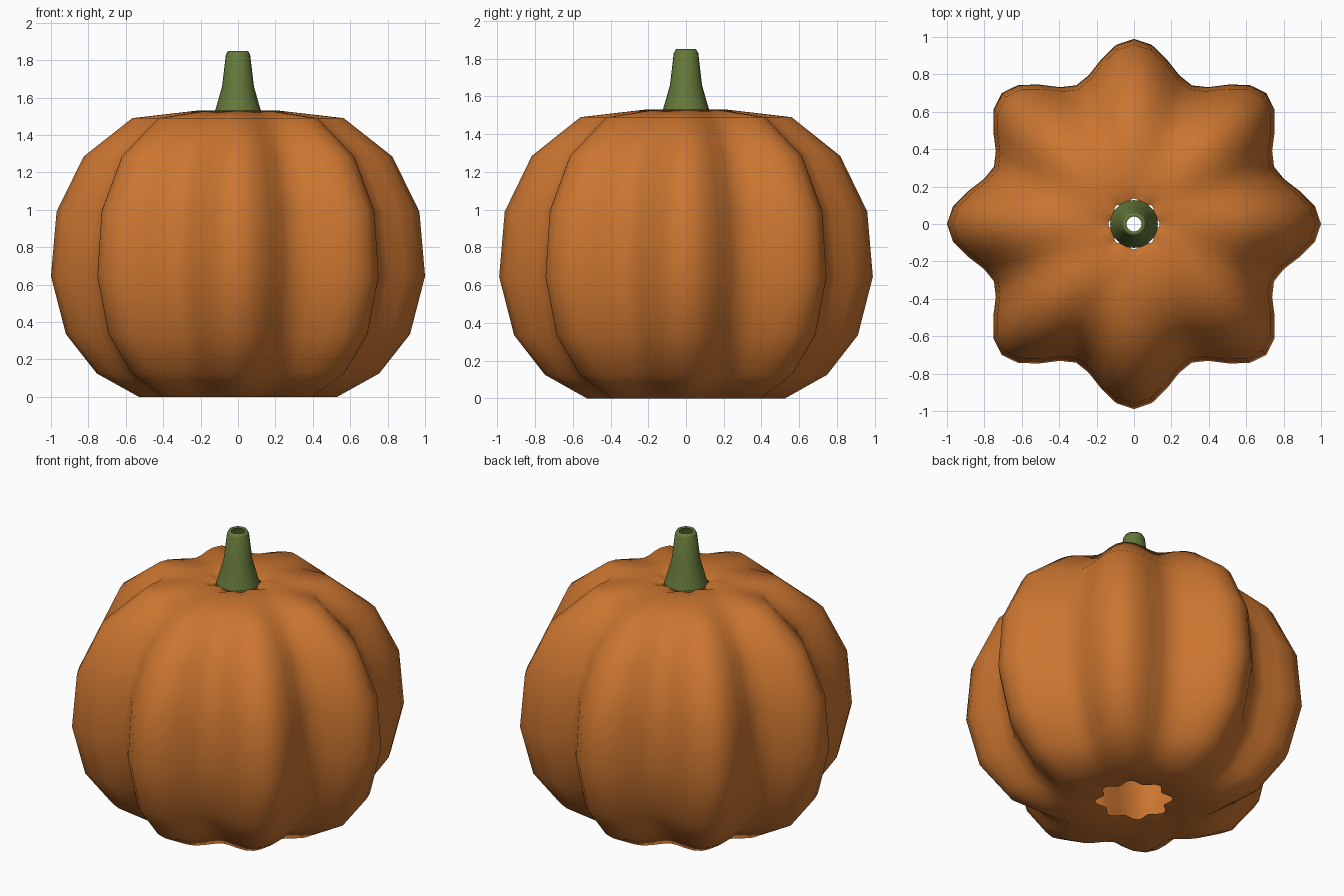
import bpy, bmesh, math

if "Cube" in bpy.data.objects:
    bpy.data.objects.remove(bpy.data.objects["Cube"])


def material(name, rgb):
    m = bpy.data.materials.new(name)
    m.diffuse_color = (*rgb, 1)
    m.use_nodes = True
    m.node_tree.nodes["Principled BSDF"].inputs["Base Color"].default_value = m.diffuse_color
    return m


def lathe(name, profile, segments, mat, lobes=0, depth=0.0, squash=1.0):
    """Open surface of revolution; radius is waved to make lobes."""
    bm = bmesh.new()
    rings = []
    for r, z in profile:
        ring = []
        for i in range(segments):
            a = math.tau * i / segments
            rr = r * (1 - depth * (1 - math.cos(lobes * a)) / 2)
            ring.append(bm.verts.new((rr * math.cos(a), rr * math.sin(a) * squash, z)))
        rings.append(ring)
    for low, high in zip(rings, rings[1:]):
        for i in range(segments):
            j = (i + 1) % segments
            bm.faces.new((low[i], low[j], high[j], high[i]))
    mesh = bpy.data.meshes.new(name)
    bm.to_mesh(mesh)
    bm.free()
    mesh.materials.append(mat)
    mesh.shade_smooth()
    obj = bpy.data.objects.new(name, mesh)
    bpy.context.collection.objects.link(obj)
    return obj


orange = material("pumpkin orange", (0.60, 0.18, 0.03))
green = material("stem green", (0.13, 0.19, 0.042))

# Ribbed shell, open underneath and around the stem
shell_profile = [(0.23, 0.05), (0.53, 0.0), (0.755, 0.125), (0.92, 0.335),
                 (1.0, 0.645), (0.97, 0.99), (0.825, 1.285), (0.565, 1.49),
                 (0.22, 1.53), (0.138, 1.505)]
lathe("pumpkin_shell", shell_profile, 64, orange, lobes=8, depth=0.19, squash=0.99)

# Tapered hollow stem
stem_profile = [(0.128, 1.51), (0.085, 1.66), (0.065, 1.83), (0.053, 1.85), (0.04, 1.843)]
lathe("stem", stem_profile, 20, green)
